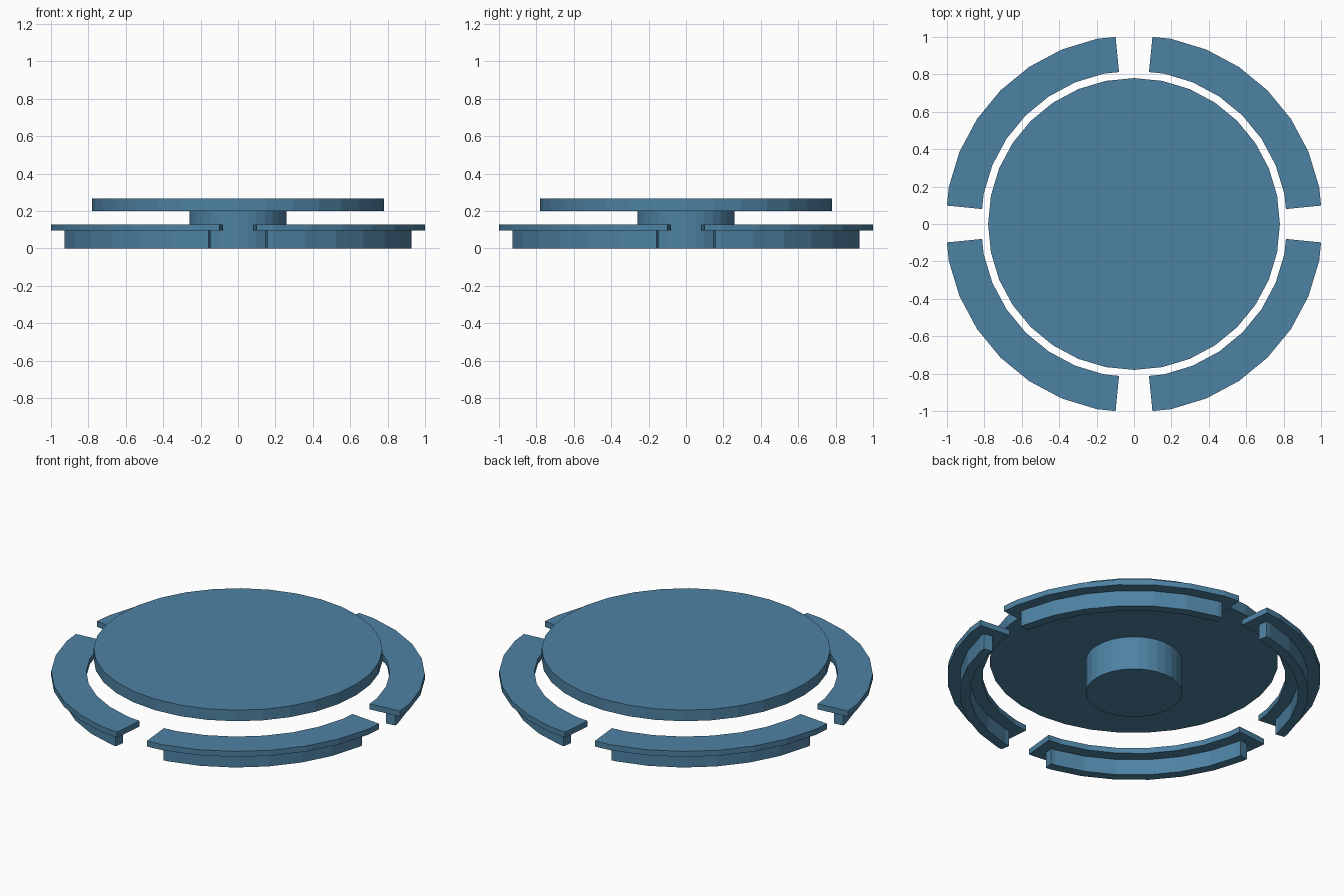
import bpy, bmesh, math

if "Cube" in bpy.data.objects:
    bpy.data.objects.remove(bpy.data.objects["Cube"])

SIDES = 32
STEP = 2 * math.pi / SIDES

blue = bpy.data.materials.new("steel blue")
blue.diffuse_color = (0.076, 0.223, 0.366, 1.0)
blue.use_nodes = True
blue.node_tree.nodes["Principled BSDF"].inputs["Base Color"].default_value = blue.diffuse_color


def make_object(name, bm):
    bmesh.ops.recalc_face_normals(bm, faces=bm.faces)
    mesh = bpy.data.meshes.new(name)
    bm.to_mesh(mesh)
    bm.free()
    mesh.materials.append(blue)
    obj = bpy.data.objects.new(name, mesh)
    bpy.context.collection.objects.link(obj)
    return obj


def disc(name, radius, z0, z1):
    bm = bmesh.new()
    ring = [bm.verts.new((radius * math.cos(i * STEP), radius * math.sin(i * STEP), z0))
            for i in range(SIDES)]
    base = bm.faces.new(ring)
    top = bmesh.ops.extrude_face_region(bm, geom=[base], use_keep_orig=True)
    verts = [g for g in top["geom"] if isinstance(g, bmesh.types.BMVert)]
    bmesh.ops.translate(bm, verts=verts, vec=(0, 0, z1 - z0))
    return make_object(name, bm)


def arc_block(name, r_in, r_out, z0, z1, trim, quarter):
    """Quarter of a 32-sided ring, trimmed by an angle at both ends."""
    n = SIDES // 4
    angles = [trim] + [i * STEP for i in range(1, n)] + [math.pi / 2 - trim]
    # trimmed ends lie on the straight side of the ring
    end_scale = math.cos(STEP / 2) / math.cos(trim - STEP / 2)
    bm = bmesh.new()
    sections = []
    for i, a in enumerate(angles):
        s = end_scale if i in (0, n) else 1.0
        t = a + quarter * math.pi / 2
        sections.append([bm.verts.new((r * s * math.cos(t), r * s * math.sin(t), z))
                         for r, z in ((r_in, z0), (r_out, z0), (r_out, z1), (r_in, z1))])
    for a, b in zip(sections, sections[1:]):
        for k in range(4):
            m = (k + 1) % 4
            bm.faces.new((a[k], a[m], b[m], b[k]))
    bm.faces.new(sections[0])
    bm.faces.new(sections[-1])
    return make_object(name, bm)


# Round table
disc("table_pedestal", 0.26, 0.0, 0.2)
disc("table_top", 0.78, 0.2, 0.266)

# Four curved benches: seat slab on a narrow curved base
for q in range(4):
    arc_block(f"bench_seat_{q + 1}", 0.82, 1.0097, 0.094, 0.127, math.radians(5.625), q)
    arc_block(f"bench_base_{q + 1}", 0.889, 0.9435, 0.0, 0.094, math.radians(9.6), q)
